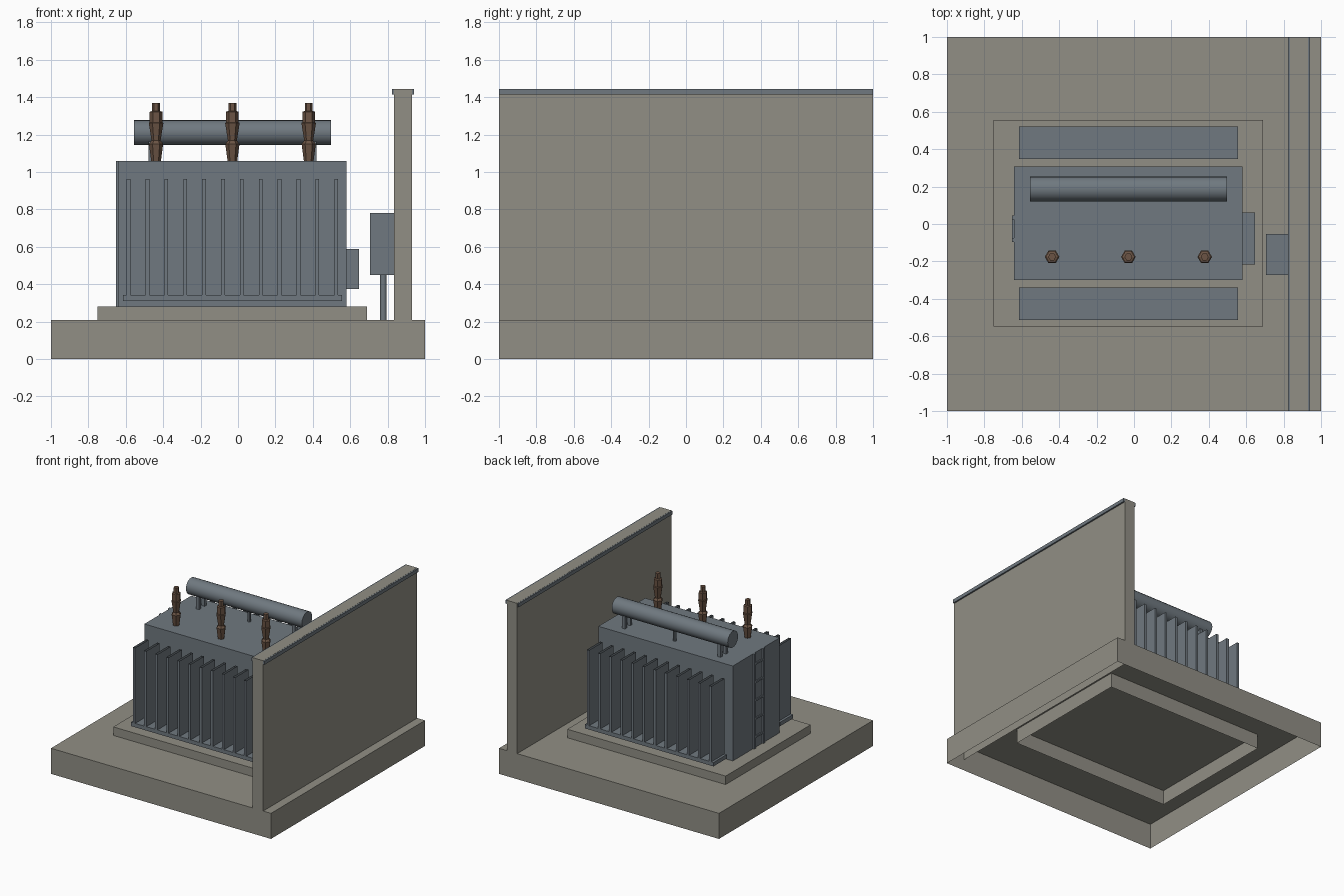
import bpy, bmesh, math
from mathutils import Matrix, Vector

if "Cube" in bpy.data.objects:
    bpy.data.objects.remove(bpy.data.objects["Cube"])


def material(name, rgb):
    m = bpy.data.materials.new(name)
    m.diffuse_color = (*rgb, 1)
    m.use_nodes = True
    m.node_tree.nodes["Principled BSDF"].inputs["Base Color"].default_value = m.diffuse_color
    return m


CONCRETE = material("concrete", (0.285, 0.275, 0.235))
STEEL = material("grey steel", (0.160, 0.190, 0.215))
BROWN = material("brown porcelain", (0.145, 0.088, 0.058))

CX, CY = -0.03, 0.004      # centre of the transformer on the slab


def finish(name, bm, mat, smooth=False):
    me = bpy.data.meshes.new(name)
    bm.to_mesh(me)
    bm.free()
    me.materials.append(mat)
    ob = bpy.data.objects.new(name, me)
    bpy.context.collection.objects.link(ob)
    if smooth:
        bpy.context.view_layer.objects.active = ob
        ob.select_set(True)
        bpy.ops.object.shade_smooth_by_angle(angle=math.radians(40))
        ob.select_set(False)
    return ob


def add_box(bm, x, y, z, no_top=False, no_bottom=False):
    """Box from (min, max) pairs, optionally left open above or below."""
    size = Vector((x[1] - x[0], y[1] - y[0], z[1] - z[0]))
    mid = Vector((sum(x), sum(y), sum(z))) / 2
    mat = Matrix.Translation(mid) @ Matrix.Diagonal((*size, 1))
    verts = bmesh.ops.create_cube(bm, size=1, matrix=mat)["verts"]
    bm.normal_update()
    drop = [f for f in {f for v in verts for f in v.link_faces}
            if (no_top and f.normal.z > 0.9) or (no_bottom and f.normal.z < -0.9)]
    if drop:
        bmesh.ops.delete(bm, geom=drop, context="FACES_ONLY")


def box(name, x, y, z, mat, **kw):
    bm = bmesh.new()
    add_box(bm, x, y, z, **kw)
    return finish(name, bm, mat)


def cylinder(name, centre, r, length, axis, sides, mat):
    bm = bmesh.new()
    rot = Matrix.Rotation(math.pi / 2, 4, "Y") if axis == "X" else Matrix()
    bmesh.ops.create_cone(bm, cap_ends=True, segments=sides, radius1=r, radius2=r,
                          depth=length, matrix=Matrix.Translation(centre) @ rot)
    return finish(name, bm, mat, smooth=True)


def lathe(name, x, y, profile, sides, mat):
    bm = bmesh.new()
    rings = [[bm.verts.new((x + r * math.cos(2 * math.pi * i / sides),
                            y + r * math.sin(2 * math.pi * i / sides), z))
              for i in range(sides)] for z, r in profile]
    for a, b in zip(rings, rings[1:]):
        for i in range(sides):
            j = (i + 1) % sides
            bm.faces.new((a[i], a[j], b[j], b[i]))
    bm.faces.new(rings[-1])
    bm.faces.new(rings[0][::-1])
    return finish(name, bm, mat)


# Hollow-bottomed concrete slab, plinth and fire wall
box("slab", (-1, 1), (-1, 1), (0, 0.21), CONCRETE, no_bottom=True)
box("plinth", (CX - 0.72, CX + 0.72), (CY - 0.552, CY + 0.552), (0.09, 0.28),
    CONCRETE, no_bottom=True)
box("fire_wall", (0.834, 0.929), (-1, 1), (0.09, 1.445), CONCRETE, no_bottom=True)
box("wall_coping", (0.823, 0.941), (-0.999, 0.999), (1.415, 1.444), STEEL)

# Tank
box("tank", (CX - 0.611, CX + 0.611), (CY - 0.304, CY + 0.304), (0.28, 1.06), STEEL)

# Radiator banks: a bottom header with twelve open-topped fins on each side
for side, label in ((-1, "front"), (1, "back")):
    yc = CY + side * 0.431
    y = (yc - 0.0865, yc + 0.0865)
    box(f"{label}_radiator_header", (CX - 0.585, CX + 0.585), y, (0.31, 0.342), STEEL)
    bm = bmesh.new()
    for i in range(12):
        x = CX - 0.555 + i * 1.11 / 11
        add_box(bm, (x - 0.01, x + 0.01), y, (0.342, 0.962), no_top=True, no_bottom=True)
    finish(f"{label}_radiator_fins", bm, STEEL)

# Conservator drum with paired legs and a centre pipe
DY, DZ = 0.187, 1.211
cylinder("conservator", (CX, DY, DZ), 0.067, 1.054, "X", 20, STEEL)
bm = bmesh.new()
for sx in (-1, 1):
    for sy in (-1, 1):
        x, y = CX + sx * 0.435, DY + sy * 0.035
        add_box(bm, (x - 0.014, x + 0.014), (y - 0.012, y + 0.012), (1.06, 1.165))
finish("conservator_legs", bm, STEEL)
cylinder("conservator_pipe", (CX, DY, 1.11), 0.014, 0.1, "Z", 8, STEEL)

# Three six-sided bushings
PROFILE = [(1.06, 0.026), (1.15, 0.038), (1.168, 0.024), (1.262, 0.039),
           (1.266, 0.034), (1.322, 0.034), (1.326, 0.021), (1.37, 0.021)]
for i in (-1, 0, 1):
    lathe(f"bushing_{i + 2}", CX + i * 0.408, -0.176, PROFILE, 6, BROWN)

# Ladder on the left end of the tank
bm = bmesh.new()
for y in (-0.085, 0.035):
    add_box(bm, (-0.653, -0.640), (y - 0.011, y + 0.011), (0.28, 1.06))
for i in range(5):
    z = 0.37 + i * 0.15
    add_box(bm, (-0.651, -0.640), (-0.085, 0.035), (z - 0.007, z + 0.007))
finish("ladder", bm, STEEL)

# Control box on the tank, and cabinet on the wall with its conduit
box("control_box", (0.58, 0.648), (-0.217, 0.061), (0.375, 0.588), STEEL)
box("wall_cabinet", (0.706, 0.834), (-0.273, -0.054), (0.449, 0.781), STEEL)
cylinder("conduit", (0.777, -0.164, 0.33), 0.018, 0.24, "Z", 10, STEEL)
